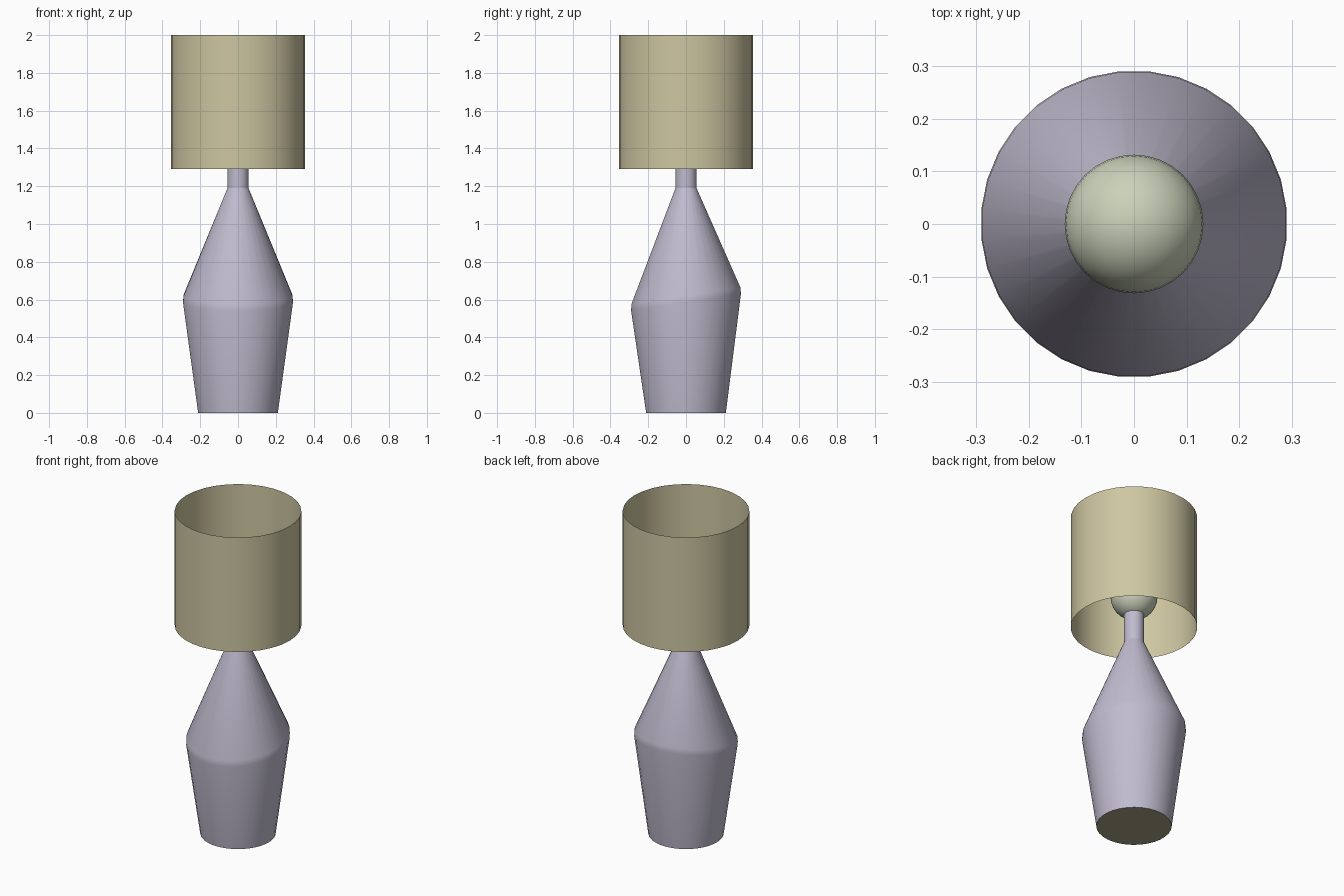
import bpy, math

if "Cube" in bpy.data.objects:
    bpy.data.objects.remove(bpy.data.objects["Cube"])

SEGS = 32


def material(name, rgb):
    m = bpy.data.materials.new(name)
    m.diffuse_color = (*rgb, 1)
    m.use_nodes = True
    m.node_tree.nodes["Principled BSDF"].inputs["Base Color"].default_value = m.diffuse_color
    return m


def lathe(name, rings, mats, phase=0.0, cap_bottom=False, smooth=35):
    """Rings are (radius, z, slope in y); surface is a single skin."""
    verts, faces = [], []
    for r, z, slope in rings:
        for i in range(SEGS):
            a = (i + phase) * 2 * math.pi / SEGS
            x, y = r * math.cos(a), r * math.sin(a)
            verts.append((x, y, z + slope * y))
    for k in range(len(rings) - 1):
        for i in range(SEGS):
            j = (i + 1) % SEGS
            faces.append((k * SEGS + i, k * SEGS + j,
                          (k + 1) * SEGS + j, (k + 1) * SEGS + i))
    if cap_bottom:
        faces.append(tuple(reversed(range(SEGS))))
    me = bpy.data.meshes.new(name)
    me.from_pydata(verts, [], faces)
    for m in mats:
        me.materials.append(m)
    ob = bpy.data.objects.new(name, me)
    bpy.context.collection.objects.link(ob)
    if cap_bottom and len(mats) > 1:
        me.polygons[len(faces) - 1].material_index = 1
    shade(ob, smooth)
    return ob


def shade(ob, degrees):
    bpy.ops.object.select_all(action='DESELECT')
    ob.select_set(True)
    bpy.context.view_layer.objects.active = ob
    bpy.ops.object.shade_smooth_by_angle(angle=math.radians(degrees))


body_mat = material("lavender_glaze", (0.53, 0.50, 0.62))
under_mat = material("felt", (0.40, 0.37, 0.24))
shade_mat = material("cream_fabric", (0.62, 0.57, 0.36))
bulb_mat = material("bulb_glass", (0.60, 0.64, 0.49))

# Lamp body: tapered foot, slanted shoulder, cone
lathe("lamp_body", [(0.212, 0, 0), (0.292, 0.585, 0.15),
                    (0.290, 0.62, 0.15), (0.056, 1.19, 0)],
      [body_mat, under_mat], phase=0.5, cap_bottom=True)

# Neck carrying the bulb
lathe("neck", [(0.056, 1.19, 0), (0.056, 1.38, 0)], [body_mat], phase=0.5)

# Bulb
bpy.ops.mesh.primitive_uv_sphere_add(segments=32, ring_count=16, radius=0.132,
                                     location=(0, 0, 1.487))
bulb = bpy.context.object
bulb.name = "bulb"
bulb.data.materials.append(bulb_mat)
shade(bulb, 35)

# Open lampshade, single skin
lathe("lampshade", [(0.356, 1.29, 0), (0.356, 2.0, 0)], [shade_mat])
